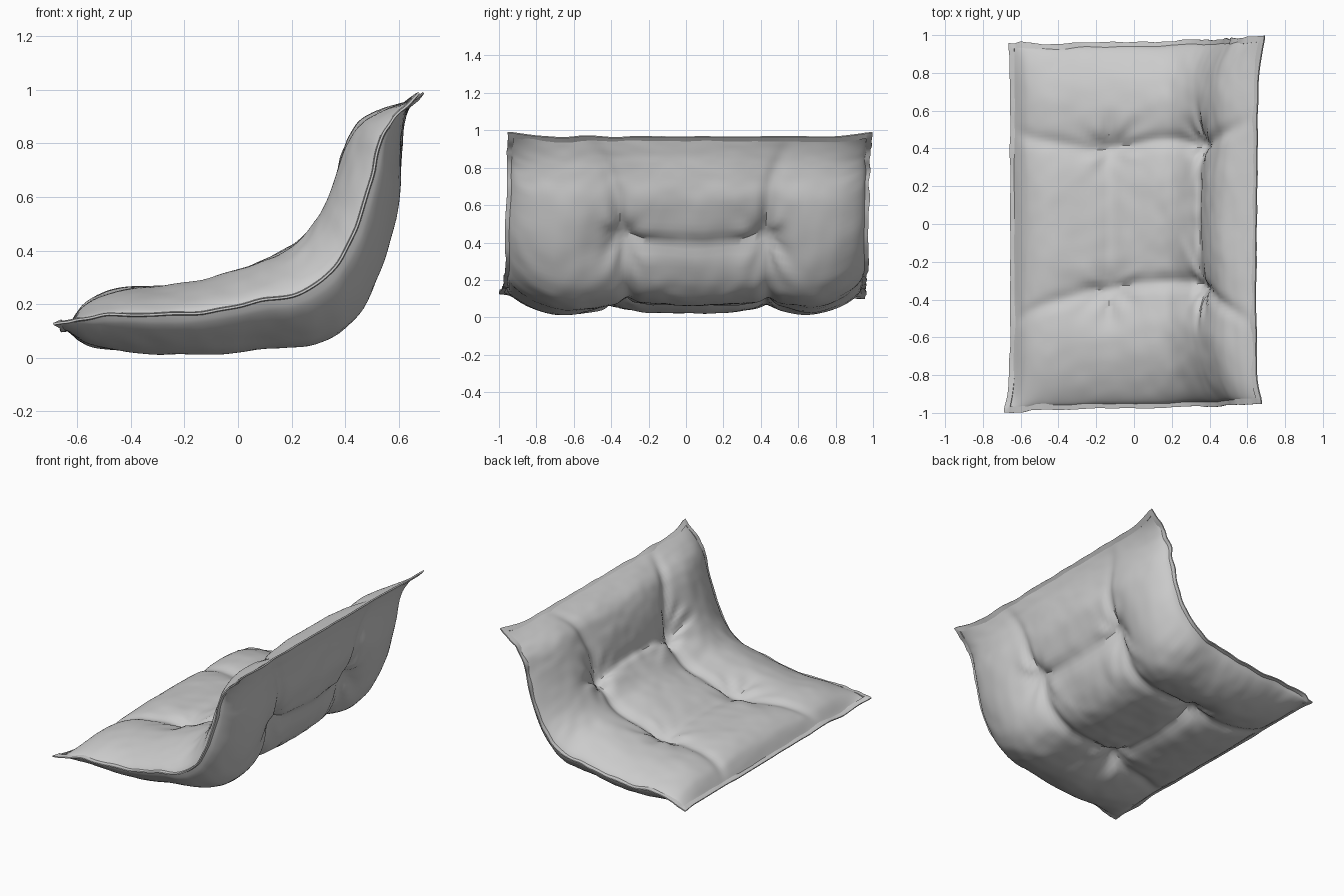
import bpy, bmesh, math
from mathutils import Vector, noise

if "Cube" in bpy.data.objects:
    bpy.data.objects.remove(bpy.data.objects["Cube"])

# Side profile stations: upper x, z and lower x, z
SECTION = [(-.635, .115, -.635, .1), (-.57, .205, -.56, .045), (-.45, .26, -.42, .017),
           (-.27, .28, -.25, .0), (-.08, .315, -.08, .003), (.08, .365, .1, .03),
           (.2, .42, .29, .05), (.29, .53, .435, .135), (.34, .65, .545, .325),
           (.39, .78, .608, .58), (.45, .88, .612, .74), (.54, .93, .618, .85),
           (.632, .955, .637, .945)]
LAST = len(SECTION) - 1
STEP = 0.155           # length between stations
TUFT_Y = 0.375
HALF = 0.95
ROWS, COLS = 84, 110


def tufts(side):
    """Stations of the buttons on the upper or lower skin."""
    return (3.75, 7.65) if side > 0 else (3.75, 8.0)


def section(u):
    """Smooth upper and lower profile points at station u."""
    i = min(int(u), LAST - 1)
    f = u - i
    a, b, c, d = (SECTION[max(0, min(LAST, i + k))] for k in (-1, 0, 1, 2))
    p = [b[k] + .5 * f * (c[k] - a[k] + f * (2 * a[k] - 5 * b[k] + 4 * c[k] - d[k]
         + f * (3 * (b[k] - c[k]) + d[k] - a[k]))) for k in range(4)]
    return Vector((p[0], 0, p[1])), Vector((p[2], 0, p[3]))


def crease_offset(u, y, side):
    """Distance across from the nearest lengthwise stitch, which flares at the ends."""
    first, second = tufts(side)
    over = max(first - u, u - second, 0)
    between = max(0, math.sin(math.pi * max(0, min(1, (u - first) / (second - first)))))
    centre = .035 * max(0, 1 - over / 4) + .035 * between
    return abs(y - centre) - TUFT_Y - .15 * (over / 4) ** 1.3


def gauss(d, w):
    return math.exp(-(d / w) ** 2)


def fullness(u, y, side):
    """Fraction of full thickness, pinched by stitches and buttons."""
    upper = side > 0
    edge = max(0, HALF - abs(y))
    reach, power = (.46, .7) if upper else (.4, .62)
    full = (1 - max(0, 1 - edge / reach) ** 2) ** power
    end = min(u, LAST - u) * STEP
    dy = crease_offset(u, y, side)
    pinch = .16 * gauss(dy, .04) + .2 * gauss(dy, .17)
    inner = gauss(max(0, dy), .2)
    depth = .16 if upper else .24
    for tu in tufts(side):
        du = (u - tu) * STEP
        pinch = max(pinch, inner * (.13 * gauss(du, .04) + depth * gauss(du, .16)))
        r = math.hypot(du, dy)
        ang = math.atan2(dy, du)
        pinch += .22 * gauss(r, .08) + (depth - .04) * gauss(r, .17)
        pinch += .04 * math.cos(7 * ang + side) * gauss(r - .1, .08)
    # The middle panel underneath is flatter than the outer ones
    if not upper:
        pinch += .14 * max(0, min(1, -dy / .2)) * gauss(u - 6, 3.2)
    # Gathers along the border and soft cloth folds
    gather = noise.noise(Vector((u * 2.4, y * 9, side * 5))) * math.exp(-min(edge, end) / .1)
    folds = noise.noise(Vector((u * .8, y * 5, side * 3 + 9)))
    crumple = noise.noise(Vector((u * 2, y * 11, side * 7 + 2)))
    return full * max(.1, 1 - pinch + .12 * gather + .04 * folds + .025 * crumple)


def point(u, t, side):
    """side 1 is the upper skin, -1 the lower skin, 0 the seam sheet."""
    hi, lo = section(u)
    seat = max(0, 1 - u / 8)
    mid = lo.lerp(hi, .5 + .12 * seat)
    y = t * HALF
    p = mid.copy()
    if side:
        p += ((hi if side > 0 else lo) - mid) * fullness(u, y, side)
    # Ends and corners pull outward, the whole sheet is slightly skewed
    end = abs(2 * u / LAST - 1) ** 8
    corner = end * abs(t) ** 8
    p.y = y * (1 + .008 * end) + .02 * (2 * u / LAST - 1)
    p.y += .012 * abs(t) ** 6 * noise.noise(Vector((u * .7, t, 4)))
    if u > LAST / 2:
        p.x += .035 * corner + .008 * t * end
        p.z += .025 * corner + .008 * end * noise.noise(Vector((y * 3, 2, 0)))
    else:
        p.x -= (.022 - .012 * t) * corner
        p.z += (.01 - .015 * t) * corner + .012 * end * noise.noise(Vector((y * 3, 6, 0)))
    return p


def column(j):
    k = 2 * j / COLS - 1
    return .55 * k + .45 * math.sin(k * math.pi / 2)


def finish(name, bm, mat):
    bmesh.ops.remove_doubles(bm, verts=bm.verts, dist=.00005)
    bmesh.ops.recalc_face_normals(bm, faces=bm.faces)
    mesh = bpy.data.meshes.new(name)
    bm.to_mesh(mesh)
    bm.free()
    mesh.materials.append(mat)
    ob = bpy.data.objects.new(name, mesh)
    bpy.context.collection.objects.link(ob)
    bpy.ops.object.select_all(action='DESELECT')
    ob.select_set(True)
    bpy.context.view_layer.objects.active = ob
    bpy.ops.object.shade_smooth_by_angle(angle=math.radians(40))


grey = bpy.data.materials.new("grey fabric")
grey.use_nodes = True
COLOUR = (.6, .6, .6, 1)
grey.diffuse_color = COLOUR
grey.node_tree.nodes["Principled BSDF"].inputs["Base Color"].default_value = COLOUR

# Padded body: two skins joined along the seam
bm = bmesh.new()
for side in (1, -1):
    grid = [[bm.verts.new(point(LAST * i / ROWS, column(j), side))
             for j in range(COLS + 1)] for i in range(ROWS + 1)]
    for i in range(ROWS):
        for j in range(COLS):
            bm.faces.new((grid[i][j], grid[i + 1][j], grid[i + 1][j + 1], grid[i][j + 1]))
finish("cushion_body", bm, grey)

# Flat sewn border running around the seam
loop = [(0, column(j)) for j in range(COLS)]
loop += [(LAST * i / ROWS, 1) for i in range(ROWS)]
loop += [(LAST, column(COLS - j)) for j in range(COLS)]
loop += [(LAST - LAST * i / ROWS, -1) for i in range(ROWS)]
bm = bmesh.new()
rings = []
for u, t in loop:
    p = point(u, t, 0)
    ahead, behind = section(min(u + .3, LAST)), section(max(u - .3, 0))
    tangent = (ahead[0] + ahead[1] - behind[0] - behind[1]).normalized()
    normal = Vector((-tangent.z, 0, tangent.x))
    out = Vector((0, 0, 0))
    if abs(t) > .999:
        out.y = math.copysign(1, t)
    if u in (0, LAST):
        out += tangent * (1 if u else -1)
    width = .02 + .008 * noise.noise(Vector((u * 2, t * 6, 1)))
    wave = normal * .008 * noise.noise(Vector((u * 1.5, t * 5, 7)))
    ring = []
    for reach, lift in ((-.012, .008), (width, .004), (width, -.004), (-.012, -.008)):
        ring.append(bm.verts.new(p + out * reach + normal * lift + wave))
    rings.append(ring)
for a, b in zip(rings, rings[1:] + rings[:1]):
    for k in range(4):
        bm.faces.new((a[k], b[k], b[(k + 1) % 4], a[(k + 1) % 4]))
finish("seam_border", bm, grey)
